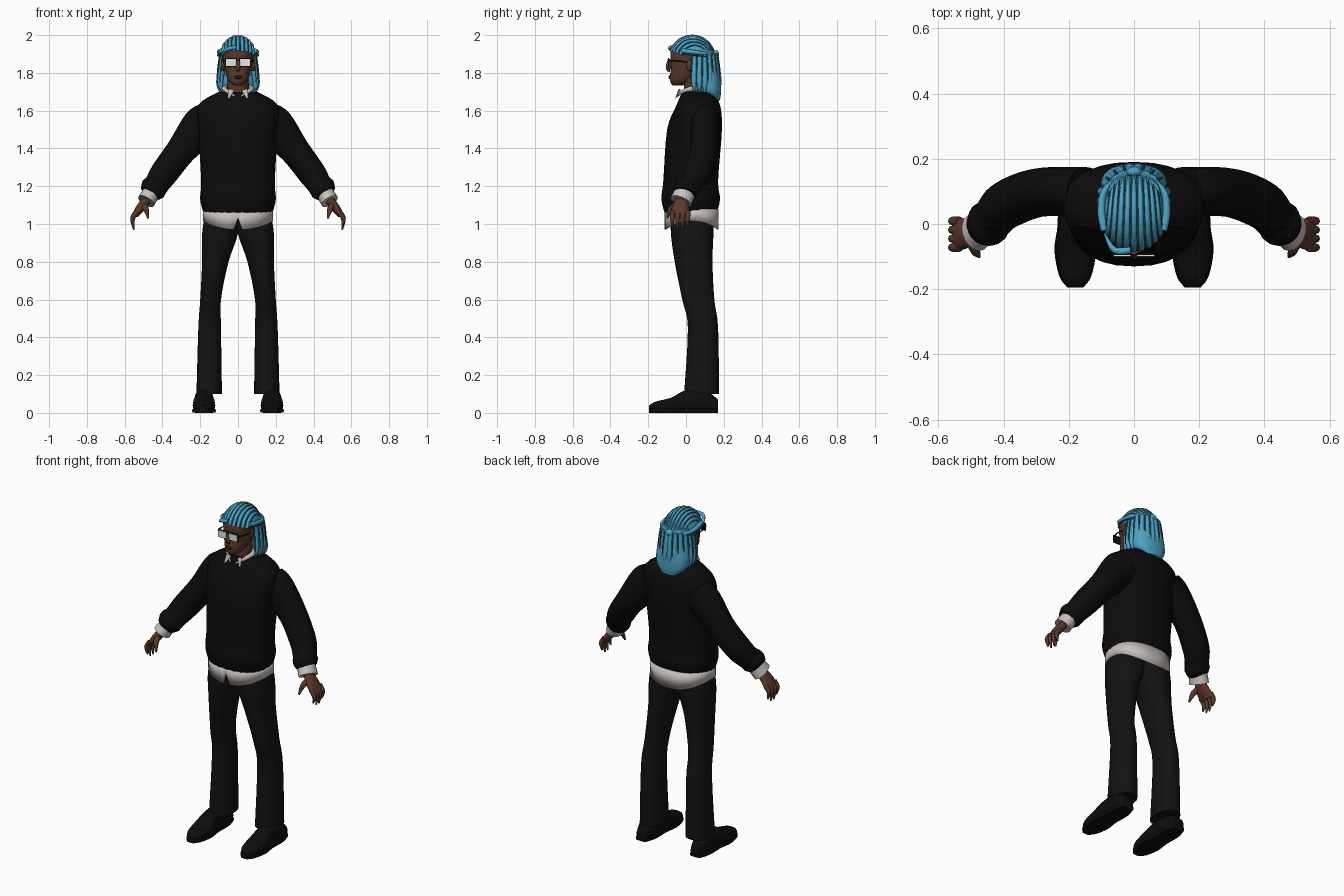
import bpy
import bmesh
from math import sin, cos, pi, radians
from mathutils import Vector, Matrix

if "Cube" in bpy.data.objects:
    bpy.data.objects.remove(bpy.data.objects["Cube"])

X, Y, Z = Vector((1, 0, 0)), Vector((0, 1, 0)), Vector((0, 0, 1))


def material(name, red, green, blue):
    mat = bpy.data.materials.new(name)
    mat.use_nodes = True
    mat.diffuse_color = (red, green, blue, 1)
    shader = mat.node_tree.nodes["Principled BSDF"]
    shader.inputs["Base Color"].default_value = mat.diffuse_color
    shader.inputs["Roughness"].default_value = .8
    return mat


KNIT = material("black knit", .0035, .0035, .0035)
CLOTH = material("charcoal cloth", .006, .006, .006)
LEATHER = material("black leather", .004, .004, .004)
SHIRT = material("off white cotton", .58, .54, .51)
SKIN = material("brown skin", .1, .04, .024)
LIP = material("dark lip", .05, .02, .015)
HAIR = material("blue hair", .075, .36, .54)
SHADE = material("deep blue hair", .02, .1, .16)
LENS = material("pale lens", .8, .8, .8)


def finish(name, bm, mat):
    bmesh.ops.recalc_face_normals(bm, faces=bm.faces)
    mesh = bpy.data.meshes.new(name)
    bm.to_mesh(mesh)
    bm.free()
    mesh.materials.append(mat)
    for face in mesh.polygons:
        face.use_smooth = True
    mesh.set_sharp_from_angle(angle=radians(50))
    obj = bpy.data.objects.new(name, mesh)
    bpy.context.collection.objects.link(obj)
    return obj


def power(value, exponent):
    return abs(value) ** (2 / exponent) * (1 if value >= 0 else -1)


def refine(rows, steps=4):
    """Pass a smooth spline through rows of numbers."""
    rows = [Vector(row) for row in rows]
    result = []
    for i in range(len(rows) - 1):
        a, b, c = rows[max(i - 1, 0)], rows[i], rows[i + 1]
        d = rows[min(i + 2, len(rows) - 1)]
        for k in range(steps):
            t = k / steps
            result.append(b + t / 2 * (c - a + t * (2 * a - 5 * b + 4 * c - d + t * (3 * b - a - 3 * c + d))))
    return result + [rows[-1]]


def loft(name, sections, mat, side=1, sides=16, ref=Y, flat=None, exponent=2):
    """Skin smooth rings; each section is (x, y, z, half width, half depth)."""
    bm = bmesh.new()
    rows = refine(sections)
    points = [Vector((side * row[0], row[1], row[2])) for row in rows]
    rings = []
    for i, row in enumerate(rows):
        along = flat or (points[min(i + 1, len(points) - 1)] - points[max(i - 1, 0)]).normalized()
        across = along.cross(ref).normalized()
        deep = across.cross(along)
        turns = [2 * pi * k / sides for k in range(sides)]
        rings.append([bm.verts.new(points[i] + across * row[3] * power(cos(a), exponent)
                                   + deep * row[4] * power(sin(a), exponent)) for a in turns])
    for low, high in zip(rings, rings[1:]):
        for k in range(sides):
            bm.faces.new((low[k - 1], low[k], high[k], high[k - 1]))
    bm.faces.new(rings[0])
    bm.faces.new(rings[-1])
    return finish(name, bm, mat)


def stack(name, levels, mat, offset=0, side=1):
    """Level rings given as (z, half width, front, back)."""
    loft(name, [(offset, (front + back) / 2, z, wide, (back - front) / 2)
                for z, wide, front, back in levels], mat, side, 28, flat=Z, exponent=2.3)


def strand(name, points, radius, mat, side=1, ref=Y, thin=1):
    """Round tube that tapers towards its end."""
    last = len(points) - 1
    sizes = [radius * (1 - .7 * (i / last) ** 3) for i in range(last + 1)]
    loft(name, [(*p, r, r * thin) for p, r in zip(points, sizes)], mat, side, 8, ref)


def place(centre, size, side):
    x, y, z = centre
    return Matrix.LocRotScale(Vector((side * x, y, z)), None, Vector(size))


def ball(name, centre, size, mat, side=1):
    bm = bmesh.new()
    bmesh.ops.create_uvsphere(bm, u_segments=16, v_segments=10, radius=1, matrix=place(centre, size, side))
    finish(name, bm, mat)


def box(name, centre, size, mat, side=1):
    bm = bmesh.new()
    bmesh.ops.create_cube(bm, size=1, matrix=place(centre, size, side))
    finish(name, bm, mat)


def around_head(angle, radius, height):
    return radius * sin(angle), .08 + .93 * radius * cos(angle), height


# Sweater body
stack("sweater_body", [(1.05, .18, -.11, .16), (1.13, .2, -.13, .18), (1.23, .195, -.12, .17),
                       (1.5, .21, -.1, .19), (1.63, .21, -.05, .18), (1.7, .1, -.02, .14)], KNIT)

# Shirt tail with a curved edge and a front split
bm = bmesh.new()
top, low = [], []
count = 72
for k in range(count):
    turn = 2 * pi * k / count
    x, y = .186 * power(cos(turn), 2.3), .03 + .143 * power(sin(turn), 2.3)
    split = sin(turn) < 0 and abs(x) < .02
    top.append(bm.verts.new((x, y, 1.08)))
    low.append(bm.verts.new((x, y, 1.03 if split else 1.015 - .045 * sin(turn) ** 2)))
for k in range(count):
    bm.faces.new((top[k - 1], top[k], low[k], low[k - 1]))
finish("shirt_tail", bm, SHIRT).modifiers.new("thickness", "SOLIDIFY").thickness = .006

# Neck, head and face
stack("neck", [(1.62, .06, 0, .12), (1.82, .055, -.02, .1)], SKIN)
stack("head", [(1.733, .02, -.07, -.02), (1.76, .05, -.085, .03), (1.84, .075, -.08, .12),
               (1.92, .08, -.08, .13), (1.97, .04, -.03, .08)], SKIN)
strand("nose", [(0, -.08, 1.87), (0, -.094, 1.83), (0, -.09, 1.805)], .015, SKIN)
for name, z in (("upper_lip", 1.781), ("lower_lip", 1.773)):
    ball(name, (0, -.085, z), (.022, .008, .005), LIP)

# Hair cap trimmed along the hairline
centre, size = Vector((0, .035, 1.873)), Vector((.095, .12, .12))
bm = bmesh.new()
bmesh.ops.create_uvsphere(bm, u_segments=40, v_segments=28, radius=1, matrix=place(centre, size, 1))
face_side = [v for v in bm.verts if v.co.y < .045 and v.co.z < 1.89 - .4 * v.co.y]
bmesh.ops.delete(bm, geom=face_side, context="VERTS")
finish("hair_cap", bm, HAIR)

# Swept-back strands with thin dark partings between
for i in range(-9, 10):
    parting = i % 2
    path = []
    for k in range(9):
        t = k / 8
        sweep, lean = radians(20 + 140 * t), radians(7 * i) * (1 - t / 4)
        arc = Vector((sin(lean), -cos(sweep) * cos(lean), sin(sweep) * cos(lean)))
        path.append(centre + size * arc * (1.035 if parting else 1))
    strand(f"swept_strand_{i + 9}", path, .003 if parting else .01, SHADE if parting else HAIR, ref=X)

# Back hair, tied knot and one loose front lock
stack("back_hair", [(1.655, .045, .14, .18), (1.7, .095, .07, .185), (1.78, .1, .045, .18),
                    (1.92, .08, .04, .145)], HAIR)
ball("hair_knot", (0, .16, 1.9), (.024, .016, .02), HAIR)
strand("loose_front_lock", [(-.01, -.08, 1.935), (-.06, -.08, 1.925), (-.09, -.03, 1.89)], .011, HAIR, ref=Z)

# Glasses bridge
box("glasses_bridge", (0, -.095, 1.866), (.024, .006, .007), LEATHER)

for side, word in ((1, "left"), (-1, "right")):
    # Glasses and ear
    box(word + "_frame", (.037, -.092, 1.855), (.062, .006, .046), LEATHER, side)
    box(word + "_lens", (.037, -.096, 1.855), (.053, .006, .037), LENS, side)
    strand(word + "_temple", [(.07, -.09, 1.865), (.083, -.04, 1.862), (.083, .02, 1.855)],
           .004, LEATHER, side, Z)
    ball(word + "_ear", (.08, .02, 1.84), (.01, .018, .03), SKIN, side)

    # Shirt collar
    strand(word + "_collar", [(0, .11, 1.725), (.07, .05, 1.72), (.06, -.01, 1.705), (.015, -.05, 1.675)],
           .014, SHIRT, side, Z)
    strand(word + "_collar_point", [(.035, -.035, 1.71), (.05, -.055, 1.665)], .016, SHIRT, side, thin=.4)

    # Sleeve and cuff
    arm = [(.15, .1, 1.55, .1), (.2, .1, 1.51, .105), (.3, .095, 1.39, .08), (.39, .06, 1.27, .074),
           (.43, .02, 1.21, .066), (.45, 0, 1.185, .07), (.47, -.01, 1.16, .055)]
    loft(word + "_sleeve", [(x, y, z, r, min(r, .075)) for x, y, z, r in arm], KNIT, side, 20)
    loft(word + "_cuff", [(.45, 0, 1.18, .046, .054), (.486, -.027, 1.12, .048, .06)], SHIRT, side)

    # Hand
    loft(word + "_palm", [(.475, -.02, 1.14, .025, .03), (.52, -.03, 1.08, .023, .047),
                          (.545, -.03, 1.045, .016, .05)], SKIN, side)
    for i, finger in enumerate(("index", "middle", "ring", "little")):
        y = .027 * i - .072
        tip = .965 + .01 * (i - 1.5) ** 2
        strand(f"{word}_{finger}_finger", [(.535, y, 1.065), (.558, y, 1.03), (.551, y, tip)],
               .014, SKIN, side)
    strand(word + "_thumb", [(.5, -.045, 1.1), (.488, -.08, 1.08), (.475, -.1, 1.03)], .017, SKIN, side, X)

    # Trouser leg, given by inner and outer edges
    leg = [(1.07, 0, .17, -.08, .14), (.95, 0, .19, -.08, .145), (.8, .05, .19, -.06, .14),
           (.6, .09, .2, -.02, .15), (.45, .09, .21, .01, .17), (.1, .085, .22, -.01, .175)]
    loft(word + "_trouser_leg", [((a + b) / 2, (c + d) / 2, z, (b - a) / 2, (d - c) / 2)
                                 for z, a, b, c, d in leg], CLOTH, side, 28, flat=Z, exponent=2.3)

    # Shoe and sole share one outline of length, half width and height
    shoe = [(.17, .03, .07), (.1, .05, .12), (0, .05, .12), (-.08, .06, .08), (-.16, .045, .06), (-.195, .02, .04)]
    loft(word + "_shoe", [(.18, y, h / 2, w, h / 2) for y, w, h in shoe], LEATHER, side, 16, Z, Y, 2.6)
    loft(word + "_sole", [(.18, y, .012, w + .004, .012) for y, w, h in shoe], LEATHER, side, 12, Z, Y, 5)

    # Half-up twist and its parting line
    for name, drop, wide, thick, mat in (("twist", 0, 1, .012, HAIR), ("parting", .016, 1.07, .004, SHADE)):
        sweep = [(.09, -.02), (.1, .04), (.085, .11), (0, .165)]
        strand(f"{word}_hair_{name}", [(x * wide, y, 1.915 - drop - y / 8) for x, y in sweep],
               thick, mat, side, Z)

    # Hanging locks with dark grooves between
    for i in range(7):
        angle = radians(8 + 17.5 * i)
        heights = (1.9, 1.82, 1.74, 1.665 + .006 * i)
        lock = [around_head(angle, r, z) for r, z in zip((.08, .093, .102, .09), heights)]
        strand(f"{word}_hair_lock_{i}", lock, .017, HAIR, side)
        groove = [around_head(angle + .15, r, z) for r, z in zip((.095, .107, .113, .1), heights)]
        strand(f"{word}_hair_groove_{i}", groove[:3], .004, SHADE, side)
